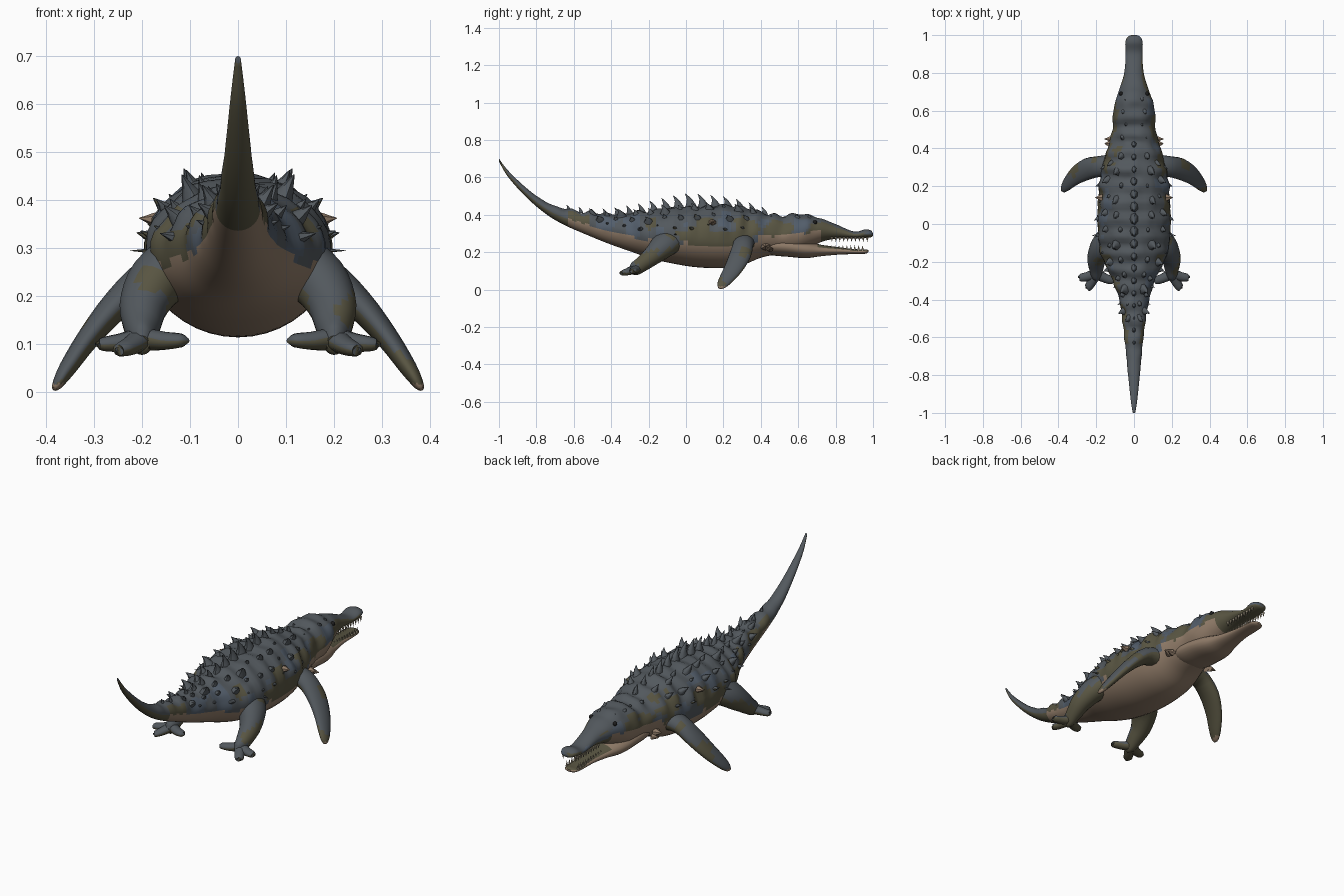
import bpy, bmesh, math
from mathutils import Vector, noise

cube = bpy.data.objects.get("Cube")
if cube:
    bpy.data.objects.remove(cube, do_unlink=True)


def material(name, r, g, b):
    m = bpy.data.materials.new(name)
    m.use_nodes = True
    m.diffuse_color = (r, g, b, 1)
    bsdf = m.node_tree.nodes["Principled BSDF"]
    bsdf.inputs["Base Color"].default_value = (r, g, b, 1)
    bsdf.inputs["Roughness"].default_value = .8
    return m


SLATE, OLIVE, TAN, BLUE, IVORY, DARK = range(6)
MATS = [material("slate skin", .085, .098, .11), material("olive skin", .10, .092, .055),
        material("tan belly", .28, .20, .14), material("blue grey skin", .085, .11, .145),
        material("ivory teeth", .42, .36, .26), material("dark eye", .012, .012, .012)]


def finish(name, bm, rule=lambda c, n: SLATE, angle=50):
    """Turn a bmesh into a smooth object coloured face by face."""
    bmesh.ops.recalc_face_normals(bm, faces=bm.faces)
    bm.normal_update()
    for f in bm.faces:
        f.material_index = rule(f.calc_center_median(), f.normal)
    me = bpy.data.meshes.new(name)
    bm.to_mesh(me)
    bm.free()
    ob = bpy.data.objects.new(name, me)
    bpy.context.collection.objects.link(ob)
    for m in MATS:
        me.materials.append(m)
    bpy.ops.object.select_all(action='DESELECT')
    ob.select_set(True)
    bpy.context.view_layer.objects.active = ob
    bpy.ops.object.shade_smooth_by_angle(angle=math.radians(angle))
    return ob


def spline(pts, u):
    """Catmull-Rom through rows of numbers, u runs from 0 to 1."""
    last = len(pts) - 1
    i = min(int(u * last), last - 1)
    t = u * last - i
    p1, p2 = pts[i], pts[i + 1]
    p0, p3 = pts[max(i - 1, 0)], pts[min(i + 2, last)]
    return [b + t / 2 * (c - a + t * (2 * a - 5 * b + 4 * c - d + t * (3 * (b - c) + d - a)))
            for a, b, c, d in zip(p0, p1, p2, p3)]


def skin(bm, rings):
    """Bridge rings of points and cap both ends."""
    loops = [[bm.verts.new(p) for p in r] for r in rings]
    n = len(loops[0])
    for a, b in zip(loops, loops[1:]):
        for k in range(n):
            bm.faces.new((a[k], a[(k + 1) % n], b[(k + 1) % n], b[k]))
    bm.faces.new(loops[0])
    bm.faces.new(loops[-1])


def hull_ring(row, n=40):
    y, top, low, w = row
    c, h = (top + low) / 2, (top - low) / 2
    return [Vector((w * math.cos(2 * math.pi * k / n), y, c + h * math.sin(2 * math.pi * k / n)))
            for k in range(n)]


# Body stations: y, top, bottom, half width
BODY = [(-1, .70, .685, .006), (-.95, .635, .60, .015), (-.85, .54, .49, .026),
        (-.75, .47, .405, .036), (-.65, .435, .345, .045), (-.5, .41, .28, .062),
        (-.4, .405, .24, .08), (-.3, .41, .205, .11), (-.2, .42, .17, .16),
        (-.1, .435, .145, .188), (.05, .45, .12, .195), (.2, .45, .115, .185),
        (.3, .44, .13, .168), (.4, .415, .17, .14), (.5, .395, .19, .115),
        (.6, .405, .20, .11), (.68, .395, .235, .088), (.74, .375, .26, .068),
        (.81, .345, .272, .05), (.9, .31, .272, .044), (.96, .322, .275, .046),
        (.99, .315, .28, .034), (1, .30, .288, .015)]


def body_row(y):
    for i in range(len(BODY) - 1):
        if y <= BODY[i + 1][0]:
            t = (y - BODY[i][0]) / (BODY[i + 1][0] - BODY[i][0])
            return spline(BODY, (i + t) / (len(BODY) - 1))


def on_body(y, deg):
    """Surface point and outward direction, deg measured from the side up."""
    _, top, low, w = body_row(y)
    a = math.radians(deg)
    h = (top - low) / 2
    p = Vector((w * math.cos(a), y, (top + low) / 2 + h * math.sin(a)))
    return p, Vector((math.cos(a) / w, 0, math.sin(a) / h)).normalized()


def body_color(c, n):
    _, top, low, _ = body_row(c.y)
    frac = (c.z - low) / (top - low)
    wob = noise.noise(c * 9)
    edge = .47 if c.y > .38 else .36 - .3 * min(0, c.y + .2)
    if c.y < -.63:
        return OLIVE if frac < .4 else SLATE
    if frac < edge + .07 * noise.noise(c * 25) and c.y < .72:
        return TAN
    if c.y > .72 and n.z < -.3:
        return OLIVE
    if n.z < .55 + .35 * wob and wob > (-.15 if c.y > .3 else .05):
        return OLIVE
    return BLUE if n.z < .8 and wob < -.25 else SLATE


# Body, with folds and knobbly hide on the back
rings = []
for s in range(150):
    ring = hull_ring(spline(BODY, s / 149))
    y, mid = ring[0].y, (ring[0].z)
    for p in ring:
        rough = max(0, min(1, (p.z - mid) * 12 + .3)) * max(0, min(1, (.85 - abs(y)) * 3))
        out = Vector((p.x, 0, p.z - mid)).normalized()
        p += out * rough * (.006 * math.sin(y * 70) + .014 * noise.noise(p * 17))
    rings.append(ring)
bm = bmesh.new()
skin(bm, rings)
finish("body", bm, body_color)

# Lower jaw
JAW = [(.40, .27, .21, .07), (.45, .285, .185, .105), (.55, .28, .175, .106), (.64, .262, .168, .092),
       (.72, .24, .178, .066), (.82, .226, .187, .046), (.92, .215, .19, .04),
       (.96, .215, .192, .034), (.975, .21, .2, .014)]
bm = bmesh.new()
skin(bm, [hull_ring(spline(JAW, s / 40), 24) for s in range(41)])
finish("lower_jaw", bm, lambda c, n: OLIVE if n.z > .75 and c.y > .7 else TAN)


def spike(bm, base, out, height, radius, lean=.5, sides=7):
    """Hooked horn leaning toward the tail."""
    out = out.normalized()
    u = out.cross(Vector((0, 1, 0))).normalized()
    v = out.cross(u)
    rings = []
    for t, r in ((-.35, 1.25), (.1, .9), (.5, .5), (.85, .2), (1, .04)):
        c = base + out * height * t + Vector((0, -lean * height * max(t, 0) ** 2, 0))
        rings.append([c + (u * .75 * math.cos(a) + v * math.sin(a)) * radius * r
                      for a in (2 * math.pi * k / sides for k in range(sides))])
    skin(bm, rings)


# Central crest
bm = bmesh.new()
for k in range(17):
    y = .42 - k * .0655
    size = max(.35, 1 - abs(y - .02) * 1.25)
    p, d = on_body(y, 90)
    spike(bm, p, d, .066 * size, .03 * size)
finish("central_crest", bm)

# Paired rows of knobs along the back and flanks: start, end, count, angle, height, radius
ROWS = [(.36, -.5, 12, 63, .042, .026), (.32, -.46, 10, 40, .03, .02),
        (.30, -.42, 9, 17, .024, .014), (.66, .46, 4, 62, .012, .014)]
bm = bmesh.new()
for side in (1, -1):
    for y0, y1, count, deg, height, radius in ROWS:
        for k in range(count):
            y = y0 + (y1 - y0) * k / (count - 1)
            p, d = on_body(y, deg + 5 * math.sin(k * 4))
            size = .8 + .3 * math.sin(k * 2.3)
            p.x, d.x = p.x * side, d.x * side
            spike(bm, p, d, height * size, radius * size)
    # slender flank spines
    spike(bm, Vector((side * .18, -.055, .295)), Vector((side, 0, 0)), .045, .008, .2)
finish("back_knobs", bm, lambda c, n: OLIVE if abs(c.x) > .17 and n.z < 0 else SLATE)

# Pale barnacles
bm = bmesh.new()
for side in (1, -1):
    for x, y, z, r in ((.178, .14, .36, .018), (.128, .425, .23, .022), (.13, .45, .215, .015)):
        spike(bm, Vector((side * x, y, z)), Vector((side, 0, .1)), .028, r, 0, 6)
finish("barnacles", bm, lambda c, n: TAN, 30)

# Teeth, eyes
bm = bmesh.new()
for side in (1, -1):
    for k in range(10):
        y = .78 + k * .021
        spike(bm, Vector((side * .037, y, .275)), Vector((0, 0, -1)), .02, .006, 0, 5)
        spike(bm, Vector((side * .033, y - .025, .215)), Vector((0, 0, 1)), .022, .006, 0, 5)
finish("teeth", bm, lambda c, n: IVORY)
bm = bmesh.new()
for side in (1, -1):
    p, d = on_body(.69, 35)
    ball = bmesh.ops.create_uvsphere(bm, u_segments=12, v_segments=8, radius=.011)["verts"]
    bmesh.ops.translate(bm, verts=ball, vec=(side * p.x, p.y, p.z))
finish("eyes", bm, lambda c, n: DARK)


def limb(bm, path, side, wide, steps=18, n=16):
    """Loft flat oval sections; path rows are x, y, z, half width, half thickness."""
    rings = []
    for s in range(steps + 1):
        u = s / steps
        row = spline(path, u)
        c = Vector(row[:3])
        tan = Vector(spline(path, min(1, u + .02))[:3]) - Vector(spline(path, max(0, u - .02))[:3])
        tan.normalize()
        w = (wide - tan * wide.dot(tan)).normalized()
        t = tan.cross(w)
        ring = [c + w * row[3] * math.cos(a) + t * row[4] * math.sin(a)
                for a in (2 * math.pi * k / n for k in range(n))]
        rings.append([Vector((p.x * side, p.y, p.z)) for p in ring])
    skin(bm, rings)


def limb_color(c, n):
    if c.z < .018:
        return TAN
    return OLIVE if n.z < -.1 or noise.noise(c * 11) > .25 else SLATE


FLIPPER = [(.11, .31, .25, .06, .05), (.18, .305, .24, .055, .042), (.25, .29, .185, .058, .032),
           (.31, .255, .115, .05, .024), (.355, .21, .05, .036, .018),
           (.375, .185, .018, .022, .011), (.382, .175, .008, .005, .004)]
LEG = [(.11, -.08, .27, .09, .07), (.165, -.12, .235, .072, .062), (.195, -.175, .185, .054, .052),
       (.2, -.23, .14, .042, .04), (.2, -.275, .11, .036, .026), (.2, -.295, .1, .02, .015)]
TOES = [(.285, -.285, .1), (.245, -.34, .088), (.115, -.30, .108)]
for side, word in ((1, "left"), (-1, "right")):
    bm = bmesh.new()
    limb(bm, FLIPPER, side, Vector((0, 1, 0)))
    finish(word + "_front_flipper", bm, limb_color)
    bm = bmesh.new()
    limb(bm, LEG, side, Vector((0, 1, 0)))
    # webbed toes
    for x, y, z in TOES:
        mid = [(a + b) / 2 for a, b in zip((.2, -.27, .107), (x, y, z))]
        limb(bm, [(.2, -.262, .112, .03, .024), (*mid, .025, .02), (x, y, z, .02, .014),
                  (x + (x - .2) * .06, y, z, .004, .004)], side, Vector((.6, .8, 0)), 8, 10)
    finish(word + "_hind_leg", bm, limb_color)
